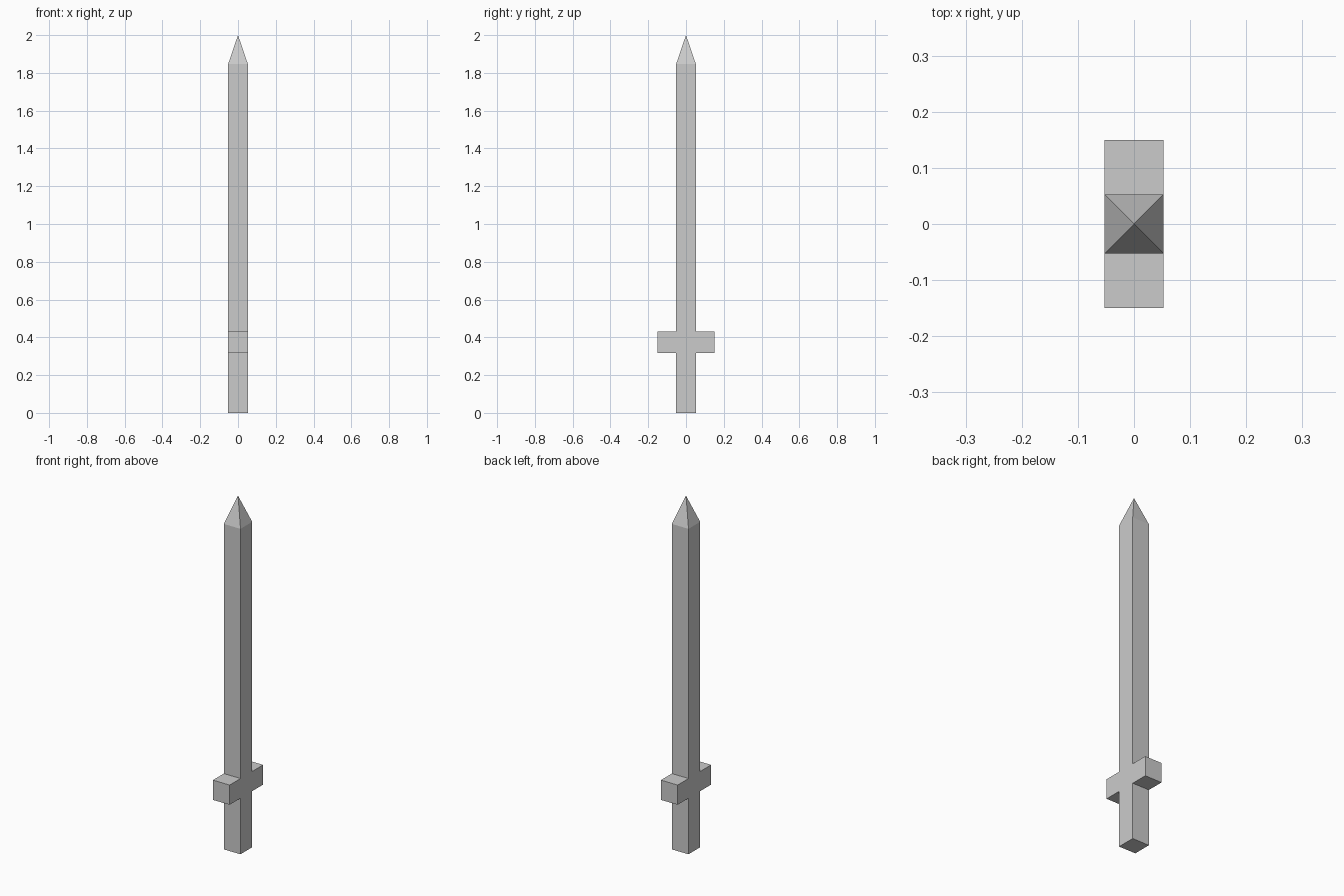
import bpy, bmesh

if "Cube" in bpy.data.objects:
    bpy.data.objects.remove(bpy.data.objects["Cube"])

W = 0.0525          # half thickness of blade, grip and guard
GUARD = 0.15        # half span of the guard
Z_LOW, Z_HIGH, Z_SHOULDER, Z_TIP = 0.318, 0.43, 1.846, 2.0

# Right half of the side outline (y, z), mirrored to the left
half = [(W, 0), (W, Z_LOW), (GUARD, Z_LOW), (GUARD, Z_HIGH), (W, Z_HIGH), (W, Z_SHOULDER)]
outline = half + [(-y, z) for y, z in reversed(half)]

# Flush grip, guard and blade: one outline extruded through x
bm = bmesh.new()
face = bm.faces.new([bm.verts.new((-W, y, z)) for y, z in outline])
ext = bmesh.ops.extrude_face_region(bm, geom=[face], use_keep_orig=True)
new_verts = [g for g in ext["geom"] if isinstance(g, bmesh.types.BMVert)]
bmesh.ops.translate(bm, verts=new_verts, vec=(2 * W, 0, 0))
bmesh.ops.recalc_face_normals(bm, faces=bm.faces[:])

# Pyramid point raised from the top face
top = max(bm.faces, key=lambda f: min(v.co.z for v in f.verts))
point = bmesh.ops.poke(bm, faces=[top])["verts"][0]
point.co = (0, 0, Z_TIP)
bmesh.ops.recalc_face_normals(bm, faces=bm.faces[:])

mesh = bpy.data.meshes.new("sword")
bm.to_mesh(mesh)
bm.free()
sword = bpy.data.objects.new("sword", mesh)
bpy.context.collection.objects.link(sword)
